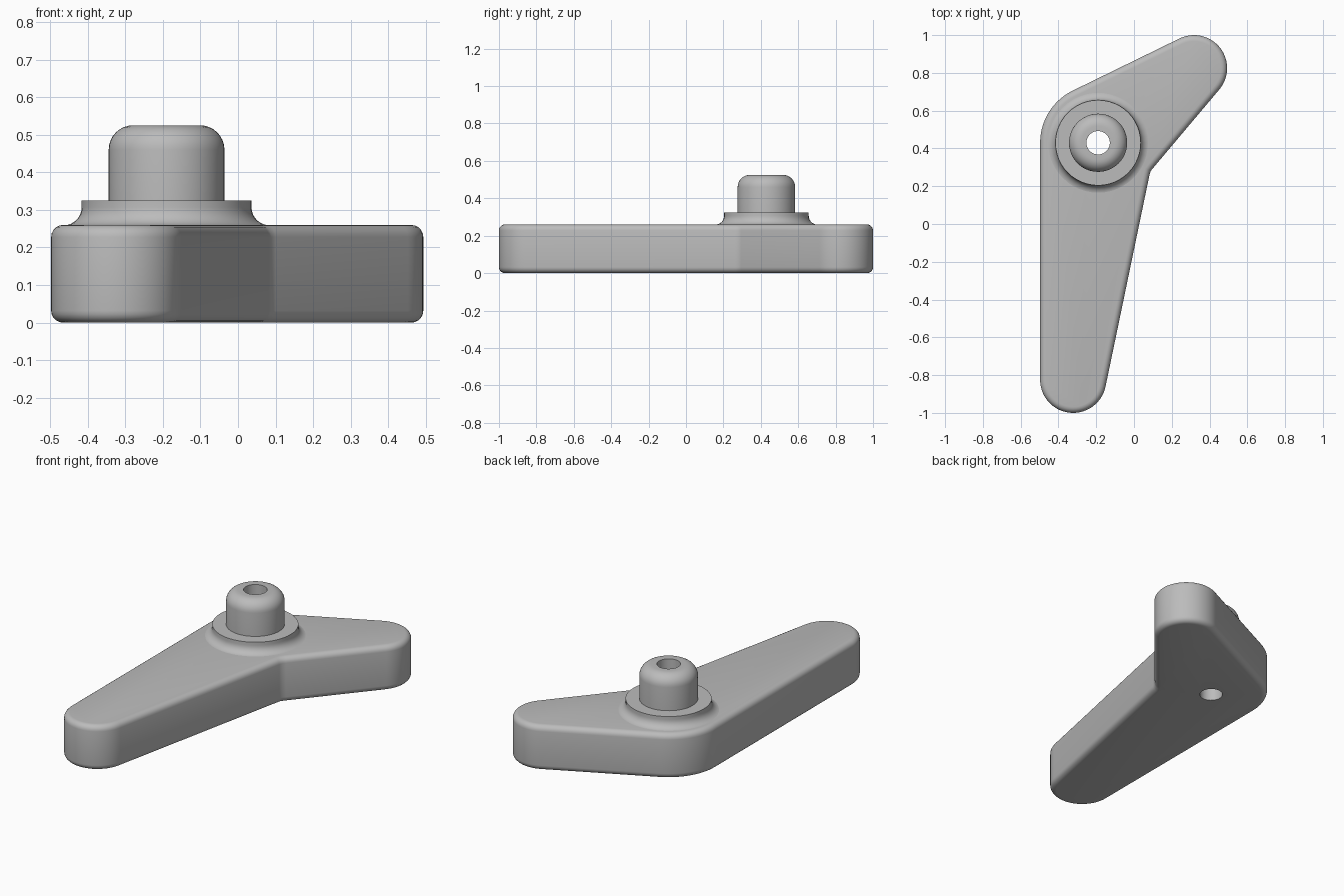
import bpy, bmesh, math
from mathutils import Vector

cube = bpy.data.objects.get("Cube")
if cube:
    bpy.data.objects.remove(cube)

HUB = Vector((-0.19, 0.43))
BODY_TOP = 0.26
HOLE_R = 0.062

grey = bpy.data.materials.new("plain grey")
grey.use_nodes = True
grey.diffuse_color = (0.5, 0.5, 0.5, 1)
grey.node_tree.nodes["Principled BSDF"].inputs["Base Color"].default_value = (0.5, 0.5, 0.5, 1)


def arc(cx, cy, r, start, end, n):
    """Points on an arc, angles in degrees."""
    angles = [math.radians(start + (end - start) * i / n) for i in range(n + 1)]
    return [(cx + r * math.cos(a), cy + r * math.sin(a)) for a in angles]


def add_object(name, bm):
    bmesh.ops.recalc_face_normals(bm, faces=bm.faces)
    mesh = bpy.data.meshes.new(name)
    bm.to_mesh(mesh)
    bm.free()
    mesh.materials.append(grey)
    obj = bpy.data.objects.new(name, mesh)
    bpy.context.collection.objects.link(obj)
    return obj


def prism(name, outline, z0, z1):
    bm = bmesh.new()
    base = bm.faces.new([bm.verts.new((x, y, z0)) for x, y in outline])
    top = bmesh.ops.extrude_face_region(bm, geom=[base], use_keep_orig=True)["geom"]
    bmesh.ops.translate(bm, vec=(0, 0, z1 - z0),
                        verts=[v for v in top if isinstance(v, bmesh.types.BMVert)])
    return add_object(name, bm)


def smooth(obj):
    bpy.ops.object.select_all(action='DESELECT')
    obj.select_set(True)
    bpy.context.view_layer.objects.active = obj
    bpy.ops.object.shade_smooth_by_angle(angle=math.radians(35))


# Bent two-arm body: rounded tips, rounded outer corner, tight inner corner
outline = (arc(-0.322, -0.825, 0.175, 180, 348, 28)
           + [(0.082, 0.26), (0.088, 0.28), (0.1, 0.295)]
           + arc(0.318, 0.825, 0.175, -40, 116, 26)
           + arc(HUB.x, HUB.y, 0.307, 116, 180, 14))
body = prism("lever_body", outline, 0, BODY_TOP)
bevel = body.modifiers.new("rounded rims", 'BEVEL')
bevel.width = 0.032
bevel.segments = 5
bevel.limit_method = 'ANGLE'
bevel.angle_limit = math.radians(60)

# Bore through the body
cutter = prism("bore_cutter", arc(HUB.x, HUB.y, HOLE_R, 0, 352.5, 47), -0.1, 0.5)
cutter.hide_render = True
bore = body.modifiers.new("bore", 'BOOLEAN')
bore.operation = 'DIFFERENCE'
bore.solver = 'EXACT'
bore.object = cutter
bpy.context.view_layer.update()
evaluated = body.evaluated_get(bpy.context.evaluated_depsgraph_get())
body_mesh = bpy.data.meshes.new_from_object(evaluated)
body.modifiers.clear()
body.data = body_mesh
bpy.data.objects.remove(cutter)
smooth(body)

# Hub boss: flared collar and round-topped post, turned about the bore
profile = (arc(0.274, BODY_TOP + 0.047, 0.048, 270, 180, 8)
           + [(0.226, 0.325), (0.154, 0.325)]
           + arc(0.089, 0.46, 0.065, 0, 90, 8)
           + [(HOLE_R, 0.525), (HOLE_R, BODY_TOP)])
bm = bmesh.new()
verts = [bm.verts.new((HUB.x + r, HUB.y, z)) for r, z in profile]
edges = [bm.edges.new(pair) for pair in zip(verts, verts[1:])]
bmesh.ops.spin(bm, geom=verts + edges, cent=(HUB.x, HUB.y, 0), axis=(0, 0, 1),
               angle=math.tau, steps=48, use_merge=True)
bmesh.ops.remove_doubles(bm, verts=bm.verts, dist=0.0001)
boss = add_object("hub_boss", bm)
smooth(boss)
